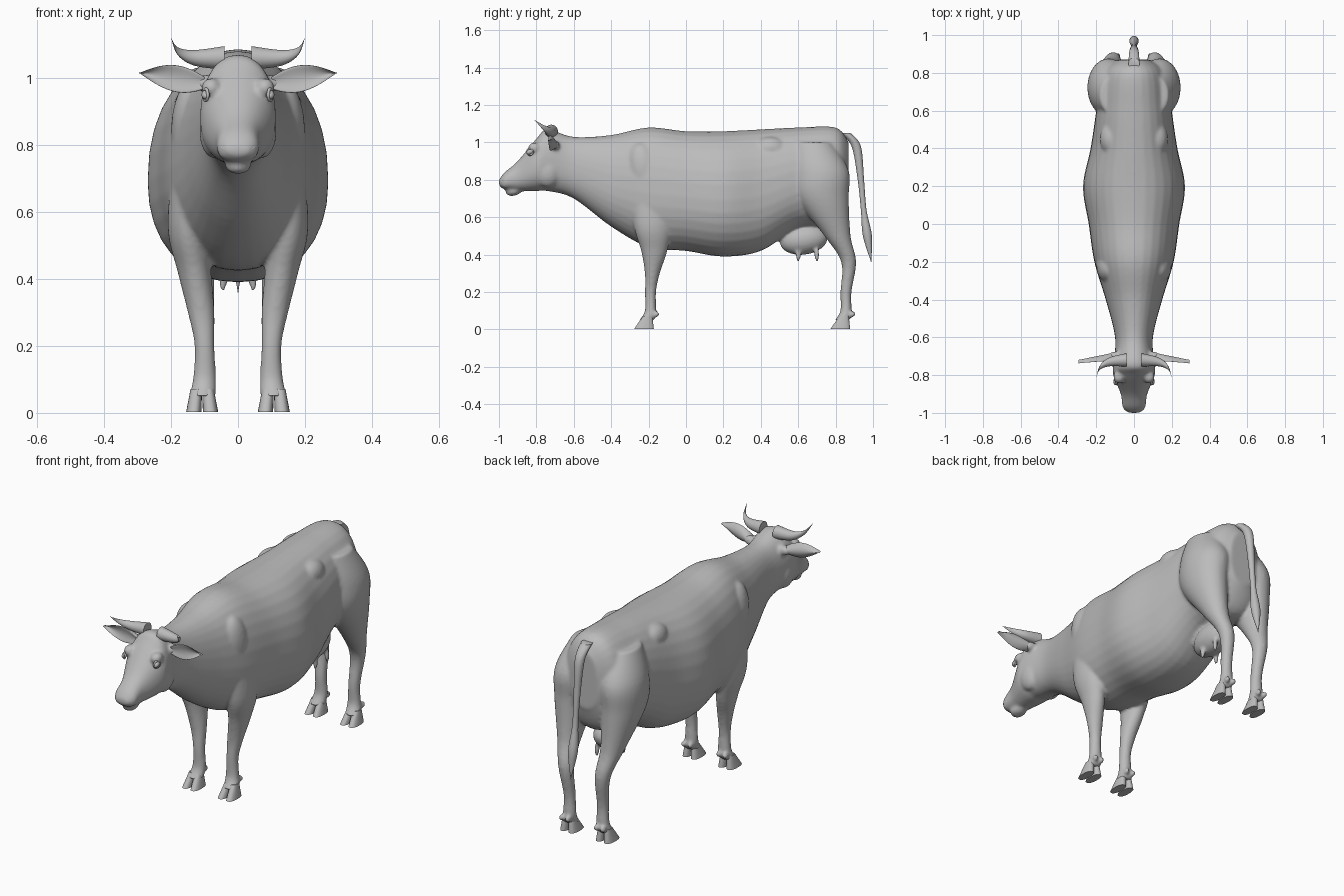
import bpy, bmesh
from math import sin, cos, pi, copysign
from mathutils import Vector, Matrix

if "Cube" in bpy.data.objects:
    bpy.data.objects.remove(bpy.data.objects["Cube"], do_unlink=True)

SIDES = {"left": 1, "right": -1}
COLOUR = (.5, .5, .5, 1)
grey = bpy.data.materials.new("plain grey")
grey.diffuse_color = COLOUR
grey.use_nodes = True
grey.node_tree.nodes["Principled BSDF"].inputs["Base Color"].default_value = COLOUR


def spline(rows, steps=6):
    """Smooth curve through the given stations."""
    points = [Vector(row) for row in rows]
    points = [points[0], *points, points[-1]]
    curve = []
    for before, start, end, after in zip(points, points[1:], points[2:], points[3:]):
        leave, arrive, gap = (end - before) / 2, (after - start) / 2, end - start
        for step in range(steps):
            t = step / steps
            bend = (leave - gap) * (1 - t) - (arrive - gap) * t
            curve.append(start + gap * t + bend * t * (1 - t))
    return curve + [points[-1]]


def loft(bm, rows, axis, side=1, power=2, cup=0, count=32):
    """Rows hold a centre, two radii and optionally a separate lower radius."""
    across, along = {"x": (1, 2), "y": (0, 2), "z": (0, 1)}[axis]
    rings = []
    for row in spline(rows):
        ring = []
        for k in range(count):
            angle = 2 * pi * k / count
            c, s = (copysign(abs(f) ** (2 / power), f) for f in (cos(angle), sin(angle)))
            point = Vector(row[:3])
            point[across] += c * max(row[3], .001) - cup * s * s
            point[along] += s * max(row[4] if s > 0 else row[-1], .001)
            point.x *= side
            ring.append(bm.verts.new(point))
        rings.append(ring)
    for ring, following in zip(rings, rings[1:]):
        for k in range(count):
            bm.faces.new((ring[k - 1], ring[k], following[k], following[k - 1]))
    bm.faces.new(rings[0])
    bm.faces.new(rings[-1])


def blob(bm, centre, radii, tilt=0):
    """Tilted ellipsoid."""
    place = (Matrix.Translation(centre) @ Matrix.Rotation(tilt, 4, "X")
             @ Matrix.Diagonal((*radii, 1)))
    bmesh.ops.create_uvsphere(bm, u_segments=24, v_segments=16, radius=1, matrix=place)


def finish(name, bm, fuse=False):
    """Turn the mesh into a smooth object, optionally melting its pieces together."""
    bmesh.ops.recalc_face_normals(bm, faces=bm.faces)
    mesh = bpy.data.meshes.new(name)
    bm.to_mesh(mesh)
    bm.free()
    mesh.materials.append(grey)
    part = bpy.data.objects.new(name, mesh)
    bpy.context.collection.objects.link(part)
    bpy.ops.object.select_all(action="DESELECT")
    bpy.context.view_layer.objects.active = part
    part.select_set(True)
    if fuse:
        remesh = part.modifiers.new("fuse", "REMESH")
        remesh.mode = "VOXEL"
        remesh.voxel_size = .0085
        remesh.use_smooth_shade = True
        soften = part.modifiers.new("soften", "SMOOTH")
        soften.factor = .5
        soften.iterations = 7
        bpy.ops.object.shade_smooth()
    else:
        bpy.ops.object.shade_smooth_by_angle(angle=.8)


def ring_detail(name, centre, turn, radius):
    """Raised rim around an eye or nostril."""
    bpy.ops.mesh.primitive_torus_add(major_radius=radius, minor_radius=.005,
                                     major_segments=24, minor_segments=8,
                                     location=centre, rotation=turn)
    rim = bpy.context.object
    rim.name = name
    rim.data.materials.append(grey)
    bpy.ops.object.shade_smooth()


def foot(y):
    """Shank, fetlock and pastern shared by all legs."""
    return [(.1, y, .2, .03, .03), (.1, y, .1, .035, .03), (.107, y - .02, .05, .04, .04)]


# Muzzle to rump: y, top, bottom, half width
outline = [(-1, .8, .77, .03), (-.97, .84, .75, .06), (-.9, .9, .74, .07), (-.8, 1.02, .74, .11),
           (-.74, 1.07, .74, .11), (-.6, 1.03, .7, .1), (-.4, 1.04, .55, .15),
           (-.2, 1.08, .44, .21), (0, 1.06, .42, .24), (.2, 1.06, .39, .27),
           (.4, 1.07, .42, .23), (.6, 1.08, .54, .2), (.8, 1.08, .56, .17), (.87, 1, .7, .08)]
torso = []
for y, top, bottom, width in outline:
    height = top - bottom
    torso.append((0, y, bottom + height * .45, width, height * .55, height * .45))

# Legs from shoulder and haunch down to the hoof
foreleg = [(.14, -.2, .8, .05, .1), (.15, -.18, .56, .06, .1), (.13, -.17, .42, .05, .07),
           (.11, -.18, .3, .04, .04), *foot(-.19)]
hindleg = [(.11, .68, 1, .07, .1), (.13, .72, .85, .11, .15), (.14, .73, .7, .1, .14),
           (.13, .81, .5, .06, .07), (.11, .87, .36, .04, .04), *foot(.855)]

body = bmesh.new()
loft(body, torso, "y", power=2.2)

# Chin, lip and udder
blob(body, (0, -.92, .74), (.04, .045, .025), .25)
blob(body, (0, -.965, .775), (.06, .03, .025))
blob(body, (0, .63, .48), (.075, .13, .08), .15)

for side in SIDES.values():
    loft(body, foreleg, "z", side)
    loft(body, hindleg, "z", side)
    # Hip bone, shoulder blade, brow, cheek and ear root
    blob(body, (side * .12, .45, .965), (.06, .09, .065))
    blob(body, (side * .13, -.22, .84), (.07, .09, .16), .2)
    blob(body, (side * .08, -.81, .97), (.03, .035, .03))
    blob(body, (side * .07, -.74, .84), (.045, .07, .08))
    blob(body, (side * .1, -.7, .985), (.04, .025, .025))
    # Dewclaws
    for y in (-.16, .89):
        for spread in (-.02, .02):
            blob(body, (side * .105 + spread, y, .08), (.013, .02, .016), .5)
    # Teats
    for y in (.6, .7):
        blob(body, (side * .045, y, .4), (.013, .014, .04))
finish("body", body, fuse=True)

# Horns taper evenly along a curve, ears follow a leaf outline
horn_path = [(.04, -.72, 1.06), (.13, -.73, 1.06), (.18, -.76, 1.08), (.2, -.81, 1.12)]
horn = []
for i, point in enumerate(horn_path):
    radius = .035 * (1 - i / 3)
    horn.append((*point, radius, radius))
ear = []
for i in range(7):
    t = i / 6
    ear.append((.1 + .195 * t, -.7 - .02 * t, .985 + .03 * t,
                .02 * (1 - t), .04 * sin(pi * (.15 + .85 * t))))

for label, side in SIDES.items():
    bm = bmesh.new()
    loft(bm, horn, "x", side)
    finish(label + "_horn", bm)
    bm = bmesh.new()
    loft(bm, ear, "x", side, cup=.018)
    finish(label + "_ear", bm)
    eye = (side * .096, -.834, .95)
    bm = bmesh.new()
    blob(bm, eye, (.013, .02, .013), .35)
    finish(label + "_eye", bm)
    ring_detail(label + "_eyelid", eye, (.35, side * pi / 2, 0), .017)
    ring_detail(label + "_nostril", (side * .036, -.98, .8), (1.1, 0, side * .5), .014)

    # Cloven hooves, two toes on each
    for leg, y in (("front", -.225), ("hind", .825)):
        bm = bmesh.new()
        for spread in (-.025, .025):
            toe = []
            for t in (0, .3, .6, 1):
                toe.append((.107 + spread * (1 - t * .3), y + .02 * t, .002 + .07 * t,
                            .023 - .006 * t, .053 - .028 * t))
            loft(bm, toe, "z", side, power=2.4)
        finish(leg + "_" + label + "_hoof", bm)

# Tail ending in a tuft: y, z, radius
tail = [(.85, 1.05, .03), (.91, .98, .025), (.935, .8, .017), (.95, .64, .015),
        (.97, .5, .024), (.99, .36, 0)]
bm = bmesh.new()
loft(bm, [(0, y, z, radius, radius) for y, z, radius in tail], "z")
finish("tail", bm)
